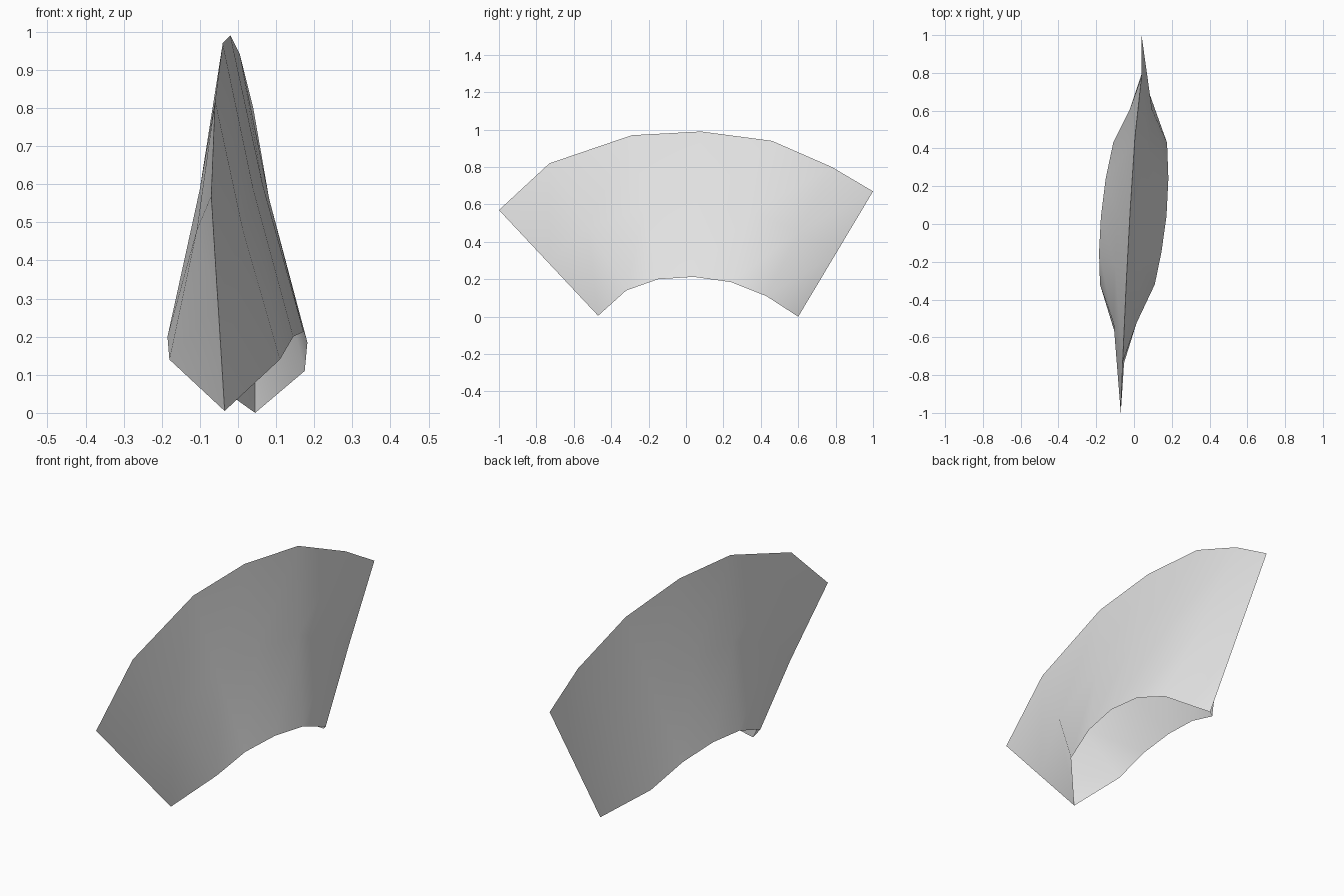
import bpy
import bmesh
import math
from mathutils import Vector

default_cube = bpy.data.objects.get("Cube")
if default_cube:
    bpy.data.objects.remove(default_cube, do_unlink=True)


def make_material(name, colour):
    material = bpy.data.materials.new(name)
    material.use_nodes = True
    material.diffuse_color = colour
    shader = material.node_tree.nodes["Principled BSDF"]
    shader.inputs["Base Color"].default_value = colour
    return material


# Crest of the folded shell, from front to back
crest = [(-.07, -1, .57), (-.06, -.73, .82), (-.04, -.29, .97),
         (-.02, .08, .99), (.005, .46, .94), (.04, .78, .80), (.04, 1, .67)]

# Lower opening: y, z, and the x of its two rims
opening = [(-.47, .005, -.035, -.035), (-.32, .14, -.18, .11),
           (-.15, .2, -.185, .145), (.04, .213, -.175, .172),
           (.24, .185, -.15, .182), (.43, .11, -.11, .175),
           (.6, 0, .045, .045)]

pinch = .012  # how far the middle of each wall sags inward


def wall_row(bm, points):
    return [bm.verts.new(point) for point in points]


def add_wall(bm, side):
    """Add one curved wall between the crest and its lower rim."""
    top = [Vector(point) for point in crest]
    bottom = [Vector((left if side < 0 else right, y, z))
              for y, z, left, right in opening]
    middle = [(a + b) / 2 for a, b in zip(top, bottom)]
    for point in middle[1:-1]:
        point.x -= side * pinch
    rows = [wall_row(bm, points) for points in (bottom, middle, top)]
    for lower, upper in zip(rows, rows[1:]):
        for i in range(len(lower) - 1):
            corners = [lower[i], lower[i + 1], upper[i + 1], upper[i]]
            if side < 0:
                corners.reverse()
            bm.faces.new(corners)


# Both walls, joined along the crest and the two end edges
bm = bmesh.new()
for side in (-1, 1):
    add_wall(bm, side)
bmesh.ops.remove_doubles(bm, verts=bm.verts[:], dist=.0005)

mesh = bpy.data.meshes.new("folded_shell")
bm.to_mesh(mesh)
bm.free()
mesh.materials.append(make_material("light grey", (.8, .8, .8, 1)))
shell = bpy.data.objects.new("folded_shell", mesh)
bpy.context.collection.objects.link(shell)

# Smooth walls with a crisp crest
bpy.ops.object.select_all(action="DESELECT")
shell.select_set(True)
bpy.context.view_layer.objects.active = shell
bpy.ops.object.shade_smooth_by_angle(angle=math.radians(60))
